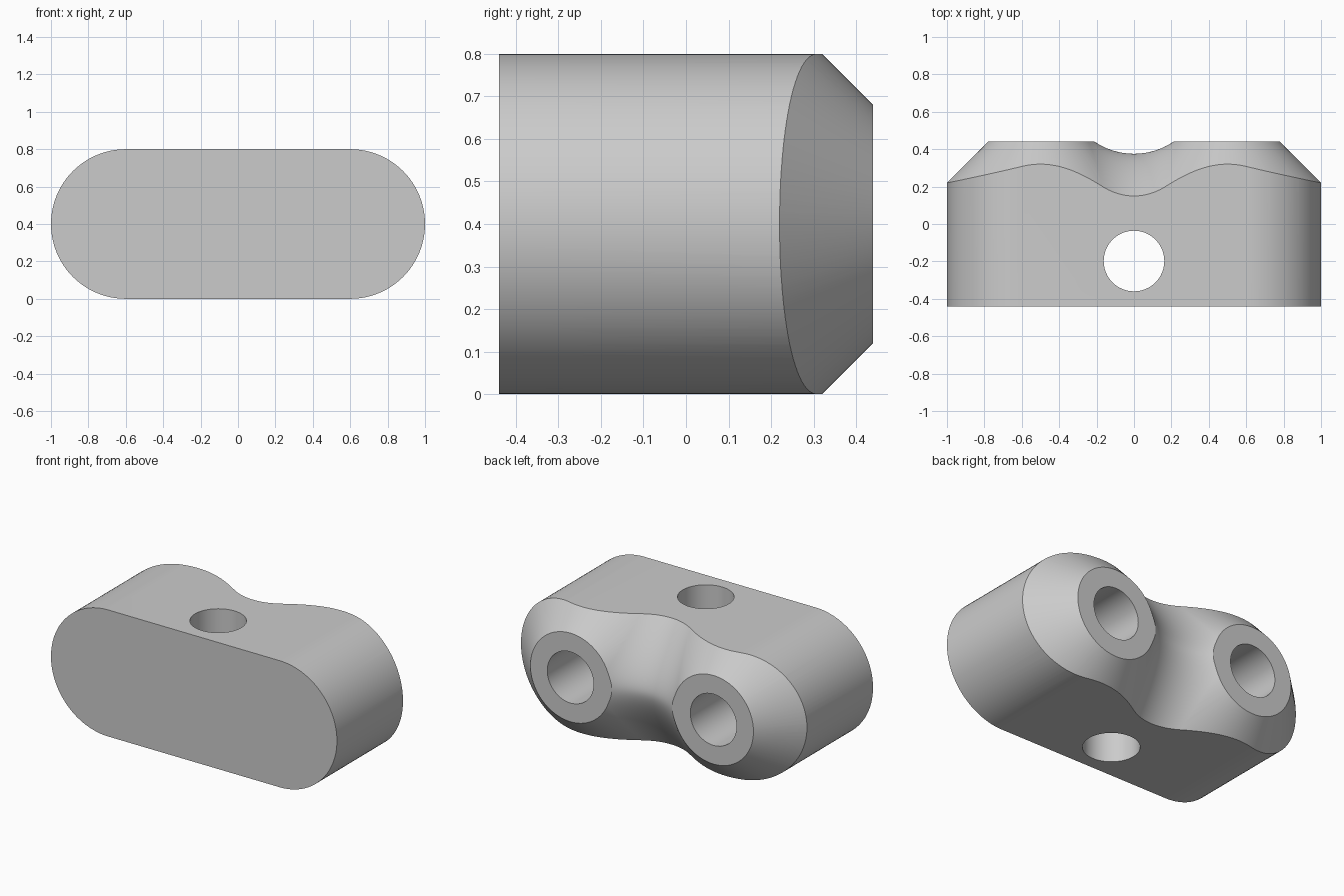
import bpy, bmesh, math
from mathutils import Matrix, Vector

cube = bpy.data.objects.get("Cube")
if cube:
    bpy.data.objects.remove(cube, do_unlink=True)

MID = 0.4      # height of the boss axes
BOSS_X = 0.5   # boss offset from the centre
APEX = 0.72    # y of the cone tips
FILLET = 0.375 # radius blending the two bosses
HOLE_R = 0.162

grey = bpy.data.materials.new("plain_grey")
grey.use_nodes = True
colour = (0.6, 0.6, 0.6, 1)
grey.diffuse_color = colour
grey.node_tree.nodes["Principled BSDF"].inputs["Base Color"].default_value = colour


def make_object(name, bm):
    bmesh.ops.recalc_face_normals(bm, faces=bm.faces)
    mesh = bpy.data.meshes.new(name)
    bm.to_mesh(mesh)
    bm.free()
    mesh.materials.append(grey)
    obj = bpy.data.objects.new(name, mesh)
    bpy.context.collection.objects.link(obj)
    return obj


def cone(name, centre, r1, r2, depth, along_y=True, segments=128):
    bm = bmesh.new()
    matrix = Matrix.Translation(centre)
    if along_y:
        matrix = matrix @ Matrix.Rotation(-math.pi / 2, 4, 'X')
    bmesh.ops.create_cone(bm, cap_ends=True, segments=segments, radius1=r1,
                          radius2=r2, depth=depth, matrix=matrix)
    return make_object(name, bm)


def combine(target, tool, operation):
    mod = target.modifiers.new("cut", 'BOOLEAN')
    mod.operation = operation
    mod.solver = 'EXACT'
    mod.object = tool
    bpy.context.view_layer.objects.active = target
    bpy.ops.object.modifier_apply(modifier=mod.name)
    bpy.data.objects.remove(tool, do_unlink=True)


def rounded_bar():
    # Rounded-end profile extruded from front to back
    bm = bmesh.new()
    steps = 48
    ring = []
    for side in (1, -1):
        for i in range(steps + 1):
            a = -math.pi / 2 + math.pi * i / steps
            ring.append(bm.verts.new((side * (0.6 + 0.4 * math.cos(a)), -0.44,
                                      MID + side * 0.4 * math.sin(a))))
    face = bm.faces.new(ring)
    out = bmesh.ops.extrude_face_region(bm, geom=[face])
    moved = [v for v in out["geom"] if isinstance(v, bmesh.types.BMVert)]
    bmesh.ops.translate(bm, verts=moved, vec=(0, 0.88, 0))
    # The starting cap remains in place after extrusion only if it was kept
    rim = [e for e in bm.edges if e.is_boundary]
    if rim:
        bmesh.ops.holes_fill(bm, edges=rim, sides=0)
    return make_object("clamp_body", bm)


def saddle():
    # Rolling-ball blend lofted through the valley between the bosses
    bm = bmesh.new()
    rows, arc = 64, 24
    sections = []
    for j in range(rows + 1):
        c = -0.9 + 1.8 * j / rows
        s = math.hypot(BOSS_X, c)
        centre = Vector((0, APEX + FILLET * math.sqrt(2) - s, c))
        down = Vector((0, -1, -c / s)).normalized()
        limit = math.asin(BOSS_X / (math.sqrt(2) * s))
        points = []
        for i in range(arc + 1):
            t = limit * (2 * i / arc - 1)
            points.append(centre + FILLET * (down * math.cos(t)
                                             + Vector((math.sin(t), 0, 0))))
        points.append(Vector((0, -0.3, points[0].z)))
        sections.append([bm.verts.new(p + Vector((0, 0, MID))) for p in points])
    n = arc + 2
    for a, b in zip(sections, sections[1:]):
        for i in range(n):
            k = (i + 1) % n
            bm.faces.new((a[i], a[k], b[k], b[i]))
    for end in (sections[0], sections[-1]):
        bm.faces.new(end)
    return make_object("saddle", bm)


# Two conical bosses joined by the saddle
bosses = cone("boss_left", (BOSS_X, -0.05, MID), 1.32, 0.22, 1.1)
combine(bosses, cone("boss_right", (-BOSS_X, -0.05, MID), 1.32, 0.22, 1.1), 'UNION')
combine(bosses, saddle(), 'UNION')

# Bar trimmed to the bosses at the back
body = rounded_bar()
combine(body, bosses, 'INTERSECT')

# Vertical through hole and two blind holes in the back
combine(body, cone("cross_hole", (0, -0.198, MID), HOLE_R, HOLE_R, 2,
                   along_y=False, segments=64), 'DIFFERENCE')
for x in (BOSS_X, -BOSS_X):
    combine(body, cone("blind_hole", (x, 0.3, MID), HOLE_R, HOLE_R, 1.0,
                       segments=64), 'DIFFERENCE')

bpy.ops.object.select_all(action='DESELECT')
body.select_set(True)
bpy.context.view_layer.objects.active = body
bpy.ops.object.shade_smooth_by_angle(angle=math.radians(25))
